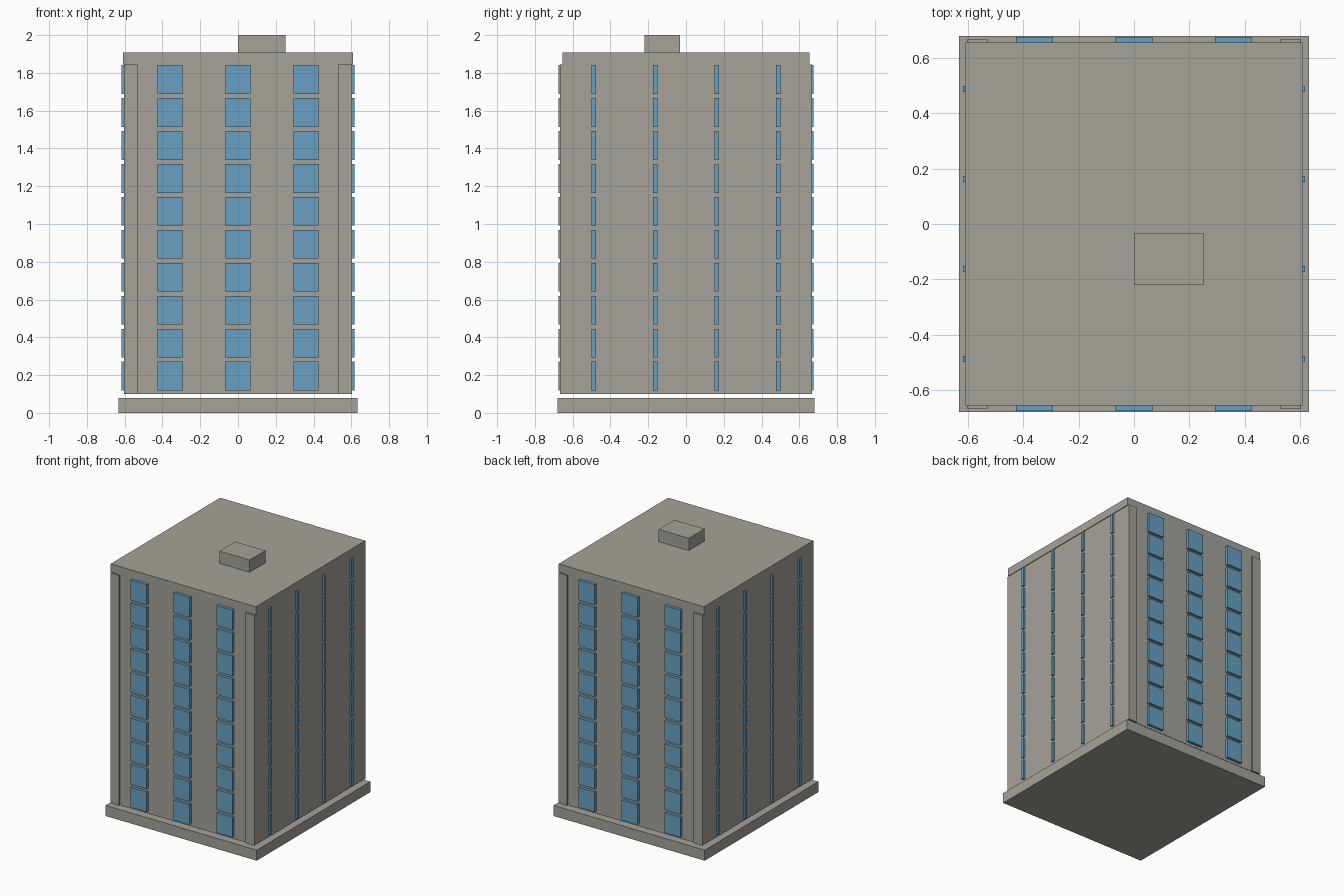
import bpy, bmesh
from mathutils import Matrix, Vector

if "Cube" in bpy.data.objects:
    bpy.data.objects.remove(bpy.data.objects["Cube"])


def material(name, color):
    m = bpy.data.materials.new(name)
    m.diffuse_color = (*color, 1)
    m.use_nodes = True
    m.node_tree.nodes["Principled BSDF"].inputs["Base Color"].default_value = m.diffuse_color
    return m


concrete = material("concrete_grey", (0.376, 0.361, 0.319))
glass = material("window_blue", (0.138, 0.352, 0.539))


def boxes(name, mat, spans):
    """One object made of boxes, each given as (x0, x1, y0, y1, z0, z1)."""
    bm = bmesh.new()
    for x0, x1, y0, y1, z0, z1 in spans:
        centre = Vector((x0 + x1, y0 + y1, z0 + z1)) / 2
        size = Matrix.Diagonal((x1 - x0, y1 - y0, z1 - z0, 1))
        bmesh.ops.create_cube(bm, size=1, matrix=Matrix.Translation(centre) @ size)
    mesh = bpy.data.meshes.new(name)
    bm.to_mesh(mesh)
    bm.free()
    mesh.materials.append(mat)
    ob = bpy.data.objects.new(name, mesh)
    bpy.context.collection.objects.link(ob)


BOTTOM, EAVES, ROOF = 0.10, 1.845, 1.907
WALL_Y = 0.655

# Plinth, central block, roof slab and rooftop plant room
boxes("base_plinth", concrete, [(-0.633, 0.633, -0.68, 0.68, 0, 0.08)])
boxes("central_block", concrete, [(-0.53, 0.53, -WALL_Y, WALL_Y, BOTTOM, EAVES)])
boxes("roof_slab", concrete, [(-0.608, 0.608, -WALL_Y, WALL_Y, EAVES, ROOF)])
boxes("rooftop_room", concrete, [(0, 0.252, -0.221, -0.033, ROOF, 2.0)])

# Side walls, standing slightly proud of the front and back
boxes("side_walls", concrete,
      [(min(s * 0.53, s * 0.603), max(s * 0.53, s * 0.603), -0.666, 0.666, BOTTOM, EAVES)
       for s in (-1, 1)])

# Ten floors of windows
floors = [0.195 + 0.1744 * i for i in range(10)]
HALF_H = 0.076

wide, narrow = [], []
for z in floors:
    for s in (-1, 1):
        y0, y1 = sorted((s * 0.645, s * 0.676))
        for x in (-0.36, 0, 0.36):
            wide.append((x - 0.067, x + 0.067, y0, y1, z - HALF_H, z + HALF_H))
        x0, x1 = sorted((s * 0.595, s * 0.617))
        for y in (-0.488, -0.163, 0.163, 0.488):
            narrow.append((x0, x1, y - 0.011, y + 0.011, z - HALF_H, z + HALF_H))

boxes("front_and_back_windows", glass, wide)
boxes("side_windows", glass, narrow)
